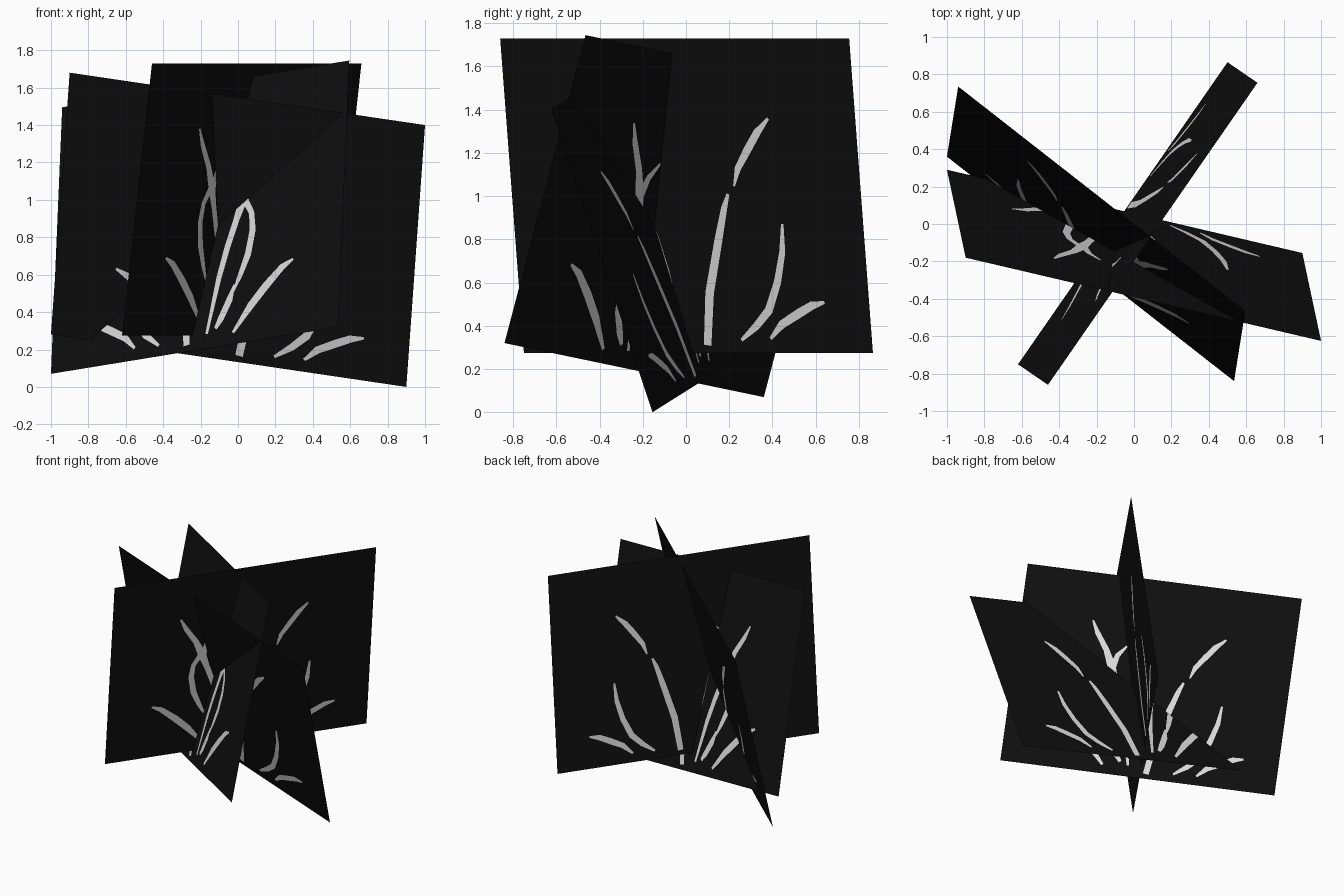
import bpy
from mathutils import Vector
from mathutils.geometry import delaunay_2d_cdt

W, H = 1.97, 1.48  # real size of one card


def material(name, value):
    m = bpy.data.materials.new(name)
    m.diffuse_color = (value, value, value, 1)
    return m


black = material("black card", 0.0045)
grey = material("pale grey blade", 0.72)

# Grass blades: centre line points (u, v, width) on the card
blades = [
    [(.528, .024, .042), (.545, .19, .048), (.582, .36, .044), (.605, .46, .034), (.619, .505, .016)],
    [(.638, .53, .010), (.652, .585, .034), (.684, .645, .042), (.715, .70, .040), (.75, .745, .014)],
    [(.626, .04, .016), (.672, .085, .038), (.711, .135, .044), (.742, .225, .040), (.762, .32, .034), (.768, .41, .014)],
    [(.710, .045, .016), (.745, .09, .040), (.796, .125, .044), (.835, .15, .040), (.872, .16, .014)],
    [(.168, .285, .014), (.205, .262, .040), (.26, .20, .050), (.31, .135, .048), (.368, .044, .018)],
    # long forked blade
    [(.262, .76, .012), (.285, .70, .036), (.325, .62, .042), (.352, .54, .060), (.372, .47, .042),
     (.400, .37, .040), (.425, .26, .036), (.460, .055, .018)],
    [(.355, .535, .050), (.368, .60, .036), (.398, .652, .012)],
    [(.350, .55, .040), (.320, .485, .036), (.314, .42, .042), (.327, .33, .044), (.350, .26, .034), (.372, .20, .012)],
    # short inner blade
    [(.370, .225, .012), (.385, .17, .044), (.412, .105, .042), (.430, .07, .022)],
]


def blade_quads(points):
    """Turn a centre line with widths into quads in card coordinates."""
    p = [Vector((u * W, v * H)) for u, v, w in points]
    sides = []
    for i, c in enumerate(p):
        t = (p[min(i + 1, len(p) - 1)] - p[max(i - 1, 0)]).normalized()
        n = Vector((-t.y, t.x)) * points[i][2] / 2
        sides.append((c + n, c - n))
    return sides


# Flat layout shared by all cards: the rectangle cut along the blade outlines
verts = [Vector(c) for c in ((0, 0), (W, 0), (W, H), (0, H))]
faces = [[0, 1, 2, 3]]
for b in blades:
    start = len(verts)
    for left, right in blade_quads(b):
        verts += [left, right]
    for i in range(len(b) - 1):
        k = start + 2 * i
        faces.append([k + 1, k + 3, k + 2, k])
flat, _, tris, _, _, origin, = delaunay_2d_cdt(verts, [], faces, 0, 1e-5)


def card(name, bottom_left, bottom_right, top_left):
    o, r, t = Vector(bottom_left), Vector(bottom_right), Vector(top_left)
    co = [o + (r - o) * (p.x / W) + (t - o) * (p.y / H) for p in flat]
    me = bpy.data.meshes.new(name)
    me.from_pydata(co, [], tris)
    me.materials.append(black)
    me.materials.append(grey)
    for poly, src in zip(me.polygons, origin):
        poly.material_index = 1 if any(f > 0 for f in src) else 0
    ob = bpy.data.objects.new(name, me)
    bpy.context.collection.objects.link(ob)


# Three crossing cards
card("upright_card", (-.62, -.75, .275), (.50, .865, .275), (-.46, -.86, 1.73))
card("front_leaning_card", (-1, .29, .28), (.90, -.155, 0), (-.90, -.18, 1.68))
card("back_leaning_card", (.535, -.84, .32), (-1, .36, .07), (.595, -.465, 1.745))
